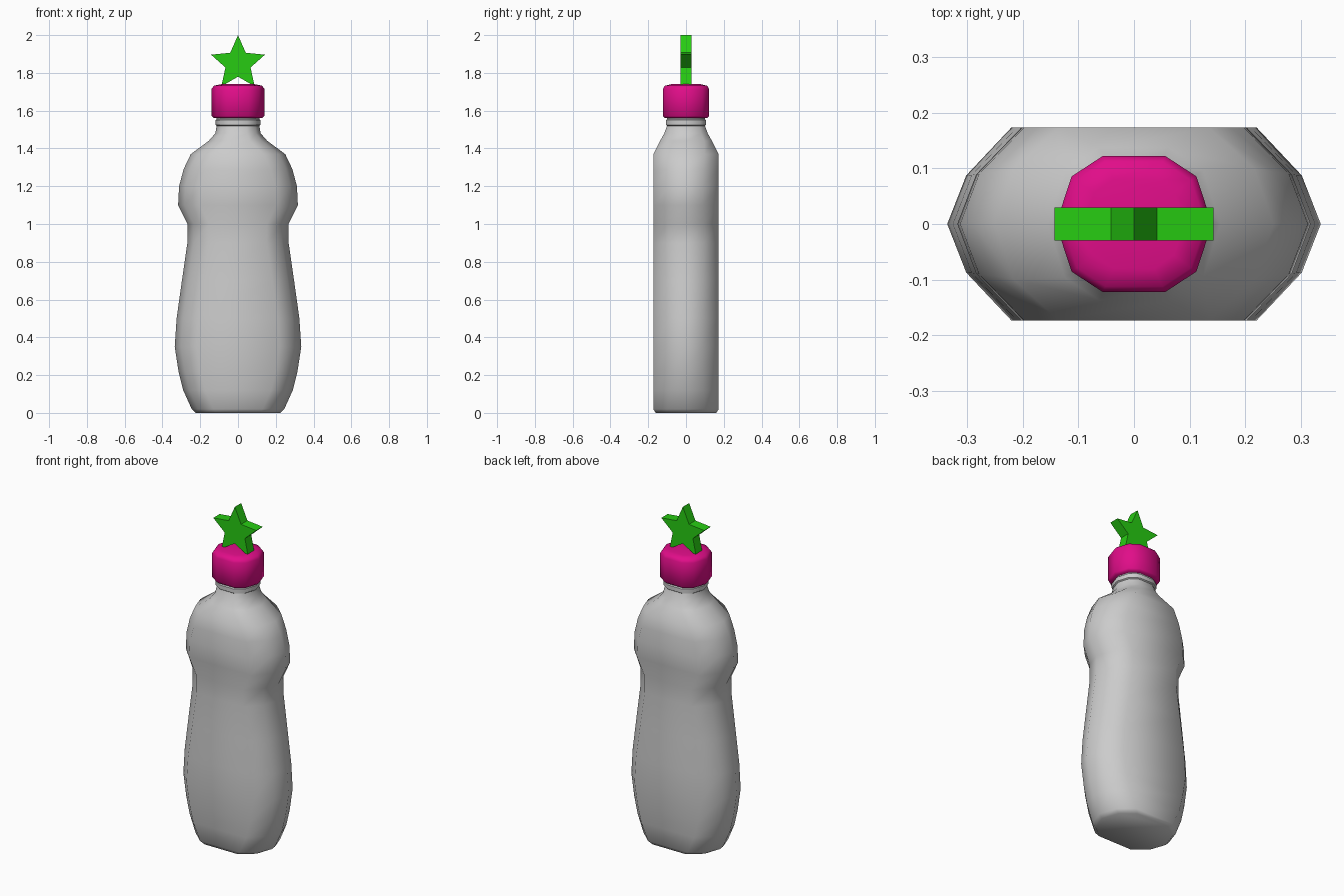
import bpy, bmesh, math

if "Cube" in bpy.data.objects:
    bpy.data.objects.remove(bpy.data.objects["Cube"])


def finish(name, bm, color=None, smooth=None):
    bmesh.ops.recalc_face_normals(bm, faces=bm.faces)
    mesh = bpy.data.meshes.new(name)
    bm.to_mesh(mesh)
    bm.free()
    ob = bpy.data.objects.new(name, mesh)
    bpy.context.collection.objects.link(ob)
    if color:
        mat = bpy.data.materials.new(name + "_colour")
        mat.diffuse_color = (*color, 1)
        mat.use_nodes = True
        mat.node_tree.nodes["Principled BSDF"].inputs["Base Color"].default_value = mat.diffuse_color
        mesh.materials.append(mat)
    if smooth:
        bpy.ops.object.select_all(action='DESELECT')
        ob.select_set(True)
        bpy.context.view_layer.objects.active = ob
        bpy.ops.object.shade_smooth_by_angle(angle=math.radians(smooth))
    return ob


def ten_sided(a, d, b, c):
    """Half width a, half depth d; b and c are the x of the corner pairs."""
    m = d * (0.5 + 0.2 * min(1, max(0, (0.9 - b / a) / 0.1)))
    quarter = [(a, 0), (b, m), (c, d)]
    left = [(-x, y) for x, y in reversed(quarter)]
    return quarter + left + [(-b, -m), (-c, -d), (c, -d), (b, -m)]


def loft(sections):
    bm = bmesh.new()
    rings = [[bm.verts.new((x, y, z)) for x, y in pts] for z, pts in sections]
    for lo, hi in zip(rings, rings[1:]):
        n = len(lo)
        for i in range(n):
            j = (i + 1) % n
            bm.faces.new((lo[i], lo[j], hi[j], hi[i]))
    bm.faces.new(rings[0])
    bm.faces.new(rings[-1])
    return bm


# Bottle: flattened waisted body (z, half width, half depth), then round neck
body = [(0, .225, .160), (.02, .245, .173), (.12, .29, .173),
        (.22, .315, .173), (.35, .335, .173), (.50, .325, .173),
        (.70, .297, .173), (.90, .268, .173), (1.0, .268, .173),
        (1.10, .317, .173), (1.20, .312, .173), (1.29, .288, .173),
        (1.37, .25, .173)]
neck = [(1.44, .155, .137), (1.48, .12, .115), (1.52, .113, .100),
        (1.525, .12, .107), (1.55, .12, .107), (1.555, .113, .1), (1.60, .113, .1)]
sections = [(z, ten_sided(a, d, a - .034, a - .115)) for z, a, d in body]
sections += [(z, ten_sided(a, d, a * .8, a * .4)) for z, a, d in neck]
finish("bottle", loft(sections), smooth=50)

# Cap with softened rims
cap = [(1.56, .128, .110), (1.572, .14, .122), (1.715, .14, .122),
       (1.732, .128, .112), (1.74, .09, .08)]
finish("cap", loft([(z, ten_sided(a, d, a * .8, a * .4)) for z, a, d in cap]),
       (.75, .004, .25), 60)

# Star topper
star = []
for i in range(10):
    r = .15 if i % 2 == 0 else .07
    t = math.radians(90 + 36 * i)
    star.append((r * math.cos(t), 1.85 + r * math.sin(t)))
bm = bmesh.new()
front = bm.faces.new([bm.verts.new((x, -.03, z)) for x, z in star])
new = bmesh.ops.extrude_face_region(bm, geom=[front])["geom"]
bmesh.ops.translate(bm, vec=(0, .06, 0),
                    verts=[v for v in new if isinstance(v, bmesh.types.BMVert)])
if len(bm.faces) == 11:
    bm.faces.new([v for v in front.verts])
finish("star", bm, (.02, .6, .006))
